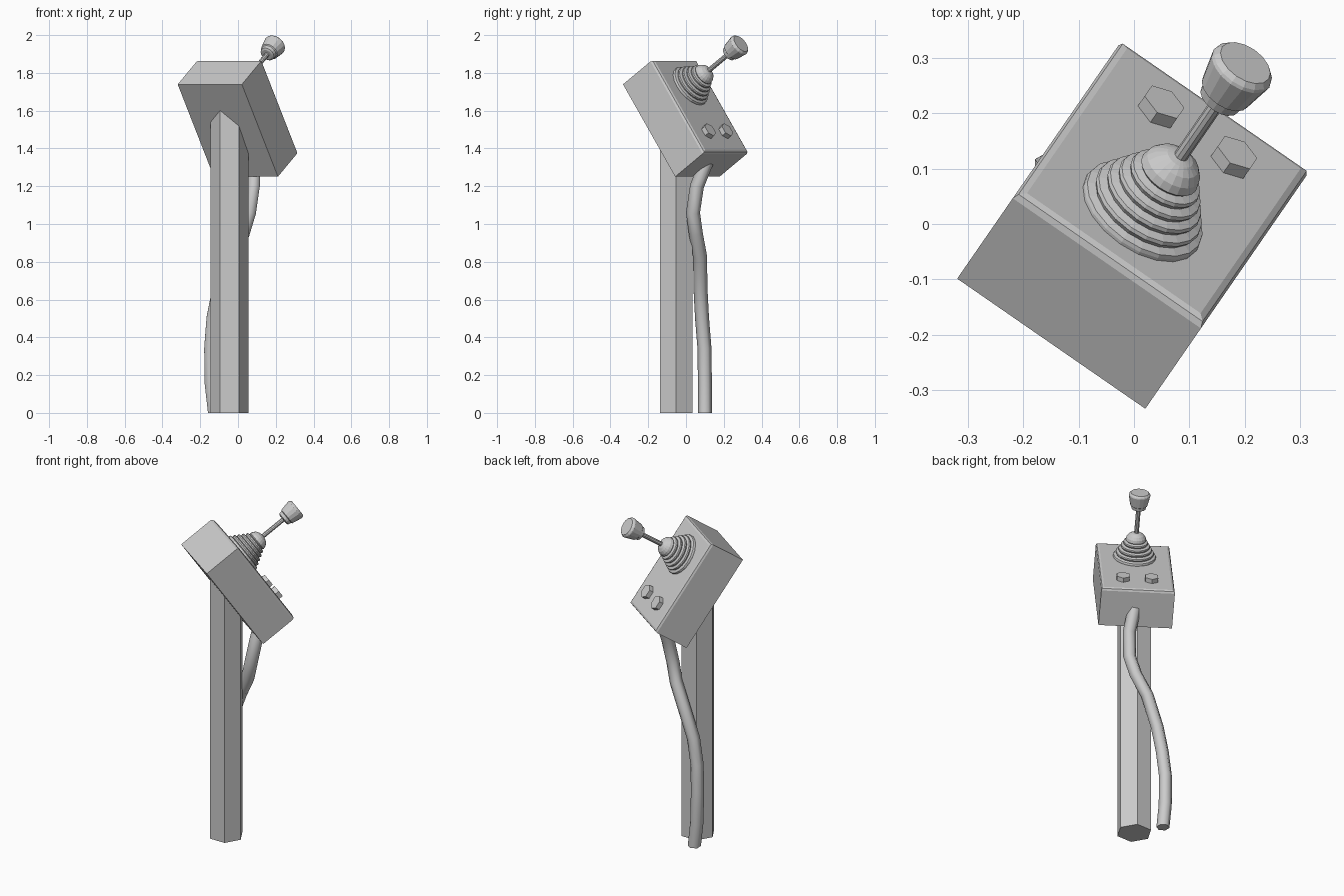
import bpy, bmesh
from math import cos, sin, pi, radians
from mathutils import Matrix, Vector

if "Cube" in bpy.data.objects:
    bpy.data.objects.remove(bpy.data.objects["Cube"])

# Tilted frame of the control box: local z = panel normal, y = up the panel
h = Vector((0.569, 0.823, 0)).normalized()
tilt = radians(34.5)
n = h * cos(tilt) + Vector((0, 0, sin(tilt)))
d = -h * sin(tilt) + Vector((0, 0, cos(tilt)))
u = d.cross(n)
FRAME = Matrix.Translation((0, 0, 1.56)) @ Matrix((u, d, n)).transposed().to_4x4()
W, L, D = 0.413, 0.593, 0.23
PANEL = D / 2


def make_object(name, bm, matrix=Matrix()):
    bmesh.ops.recalc_face_normals(bm, faces=bm.faces)
    me = bpy.data.meshes.new(name)
    bm.to_mesh(me)
    bm.free()
    ob = bpy.data.objects.new(name, me)
    bpy.context.collection.objects.link(ob)
    ob.matrix_world = matrix
    return ob


def lathe(name, profile, sides, matrix=Matrix(), turn=0.0):
    """Turn (radius, height) points about z and cap both ends."""
    bm = bmesh.new()
    rings = [[bm.verts.new((r * cos(2 * pi * i / sides + turn),
                            r * sin(2 * pi * i / sides + turn), z))
              for i in range(sides)] for r, z in profile]
    for a, b in zip(rings, rings[1:]):
        for i in range(sides):
            j = (i + 1) % sides
            bm.faces.new((a[i], a[j], b[j], b[i]))
    bm.faces.new(rings[0])
    bm.faces.new(rings[-1])
    return make_object(name, bm, matrix)


def on_panel(x, y):
    return FRAME @ Matrix.Translation((x, y, PANEL))


# Hexagonal post
lathe("post", [(0.1, 0), (0.1, 1.6)], 6, Matrix.Translation((-0.045, -0.052, 0)))

# Control box, chamfered only around the panel
bm = bmesh.new()
bmesh.ops.create_cube(bm, size=1, matrix=Matrix.Diagonal((W, L, D, 1)))
rim = [e for e in bm.edges if all(v.co.z > 0 for v in e.verts)]
bmesh.ops.bevel(bm, geom=rim, offset=0.016, segments=2, profile=0.5, affect='EDGES')
make_object("control_box", bm, FRAME)

# Ribbed boot with a domed top
boot = [(0.12, -0.005)]
for i in range(5):
    r, z = 0.12 - 0.0125 * i, 0.006 + 0.021 * i
    boot += [(r, z), (r - 0.002, z + 0.007), (r - 0.017, z + 0.012)]
boot += [(0.058, 0.108), (0.054, 0.124), (0.043, 0.139), (0.026, 0.149), (0.01, 0.153)]
stick_base = on_panel(0, 0.125)
lathe("boot", boot, 20, stick_base)

# Lever and knob
lathe("lever", [(0.013, 0.13), (0.013, 0.32)], 10, stick_base)
knob = [(0.03, 0.297), (0.04, 0.302), (0.043, 0.32), (0.049, 0.324),
        (0.061, 0.385), (0.059, 0.391), (0.051, 0.4)]
lathe("knob", knob, 16, stick_base)

# Two hexagonal buttons
for side, x in (("left", -0.08), ("right", 0.08)):
    lathe(side + "_button", [(0.041, -0.01), (0.041, 0.026)], 6,
          on_panel(x, -0.17), pi / 2)

# Hanging cable, a six-sided tube
path = [(-0.127, 0.1, 0), (-0.144, 0.1, 0.15), (-0.147, 0.098, 0.34),
        (-0.135, 0.085, 0.5), (-0.105, 0.077, 0.65), (-0.035, 0.074, 0.83),
        (0.03, 0.052, 0.95), (0.063, 0.037, 1.06), (0.083, 0.058, 1.2),
        (0.088, 0.11, 1.33)]
cu = bpy.data.curves.new("cable", 'CURVE')
cu.dimensions = '3D'
cu.bevel_depth = 0.037
cu.bevel_resolution = 1
cu.use_fill_caps = True
sp = cu.splines.new('POLY')
sp.points.add(len(path) - 1)
for p, co in zip(sp.points, path):
    p.co = (*co, 1)
cable = bpy.data.objects.new("cable", cu)
bpy.context.collection.objects.link(cable)
bpy.context.view_layer.objects.active = cable
cable.select_set(True)
bpy.ops.object.convert(target='MESH')
# Rest the cable end flat on the ground
for v in bpy.context.object.data.vertices:
    if v.co.z < 0.03:
        v.co.z = 0
